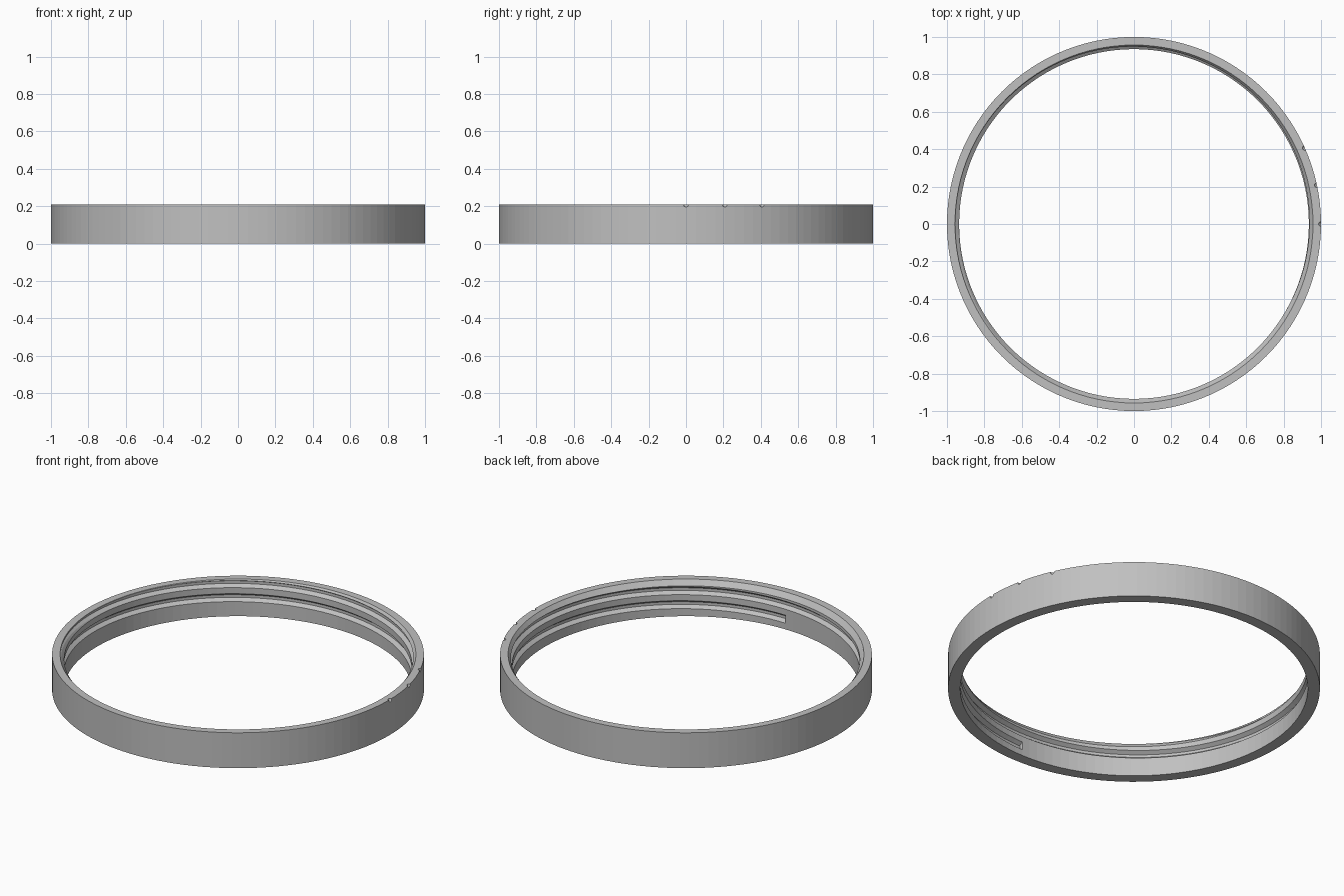
import bpy, bmesh, math
from mathutils import Matrix

SEGMENTS = 120
HEIGHT, OUTER, BORE, MOUTH = 0.21, 1.0, 0.935, 0.957
PITCH, START_Z, TURNS = 0.083, 0.06, 2.3

cube = bpy.data.objects.get("Cube")
if cube:
    bpy.data.objects.remove(cube, do_unlink=True)

grey = bpy.data.materials.new("plain grey")
grey.use_nodes = True
grey.diffuse_color = (0.53, 0.53, 0.53, 1)
grey.node_tree.nodes["Principled BSDF"].inputs["Base Color"].default_value = grey.diffuse_color


def make_object(name, bm):
    bmesh.ops.recalc_face_normals(bm, faces=bm.faces)
    mesh = bpy.data.meshes.new(name)
    bm.to_mesh(mesh)
    bm.free()
    mesh.materials.append(grey)
    obj = bpy.data.objects.new(name, mesh)
    bpy.context.collection.objects.link(obj)
    return obj


def sweep(name, profile, start, steps, rise, closed):
    """Carry an (r, z) profile around the z axis, climbing by rise per step."""
    bm = bmesh.new()
    rows = []
    for i in range(steps if closed else steps + 1):
        a = start + math.tau * i / SEGMENTS
        rows.append([bm.verts.new((r * math.cos(a), r * math.sin(a), z + rise * i))
                     for r, z in profile])
    n = len(profile)
    pairs = list(zip(rows, rows[1:]))
    if closed:
        pairs.append((rows[-1], rows[0]))
    for a, b in pairs:
        for j in range(n):
            k = (j + 1) % n
            bm.faces.new((a[j], a[k], b[k], b[j]))
    if not closed:
        bm.faces.new(rows[0])
        bm.faces.new(rows[-1])
    return make_object(name, bm)


def cut(target, cutter):
    mod = target.modifiers.new("cut " + cutter.name, "BOOLEAN")
    mod.operation = "DIFFERENCE"
    mod.solver = "EXACT"
    mod.object = cutter
    bpy.context.view_layer.objects.active = target
    bpy.ops.object.modifier_apply(modifier=mod.name)
    bpy.data.objects.remove(cutter, do_unlink=True)


# Plain ring with a chamfered upper mouth
ring = sweep("threaded_ring",
             [(OUTER, 0), (OUTER, HEIGHT), (MOUTH, HEIGHT), (BORE, 0.18), (BORE, 0)],
             0, SEGMENTS, 0, True)

# Helical thread groove, starting at the front and leaving through the mouth
groove = sweep("thread_groove",
               [(0.925, START_Z - 0.031), (0.956, START_Z - 0.008),
                (0.956, START_Z + 0.008), (0.925, START_Z + 0.031)],
               -math.pi / 2, int(TURNS * SEGMENTS), PITCH / SEGMENTS, False)
cut(ring, groove)

# Three small index dimples on the upper outer edge
for degrees in (0, 12, 24):
    a = math.radians(degrees)
    bm = bmesh.new()
    bmesh.ops.create_uvsphere(bm, u_segments=16, v_segments=9, radius=0.013,
                              matrix=Matrix.Translation((math.cos(a), math.sin(a), HEIGHT - 0.002)))
    cut(ring, make_object("index_dimple", bm))
